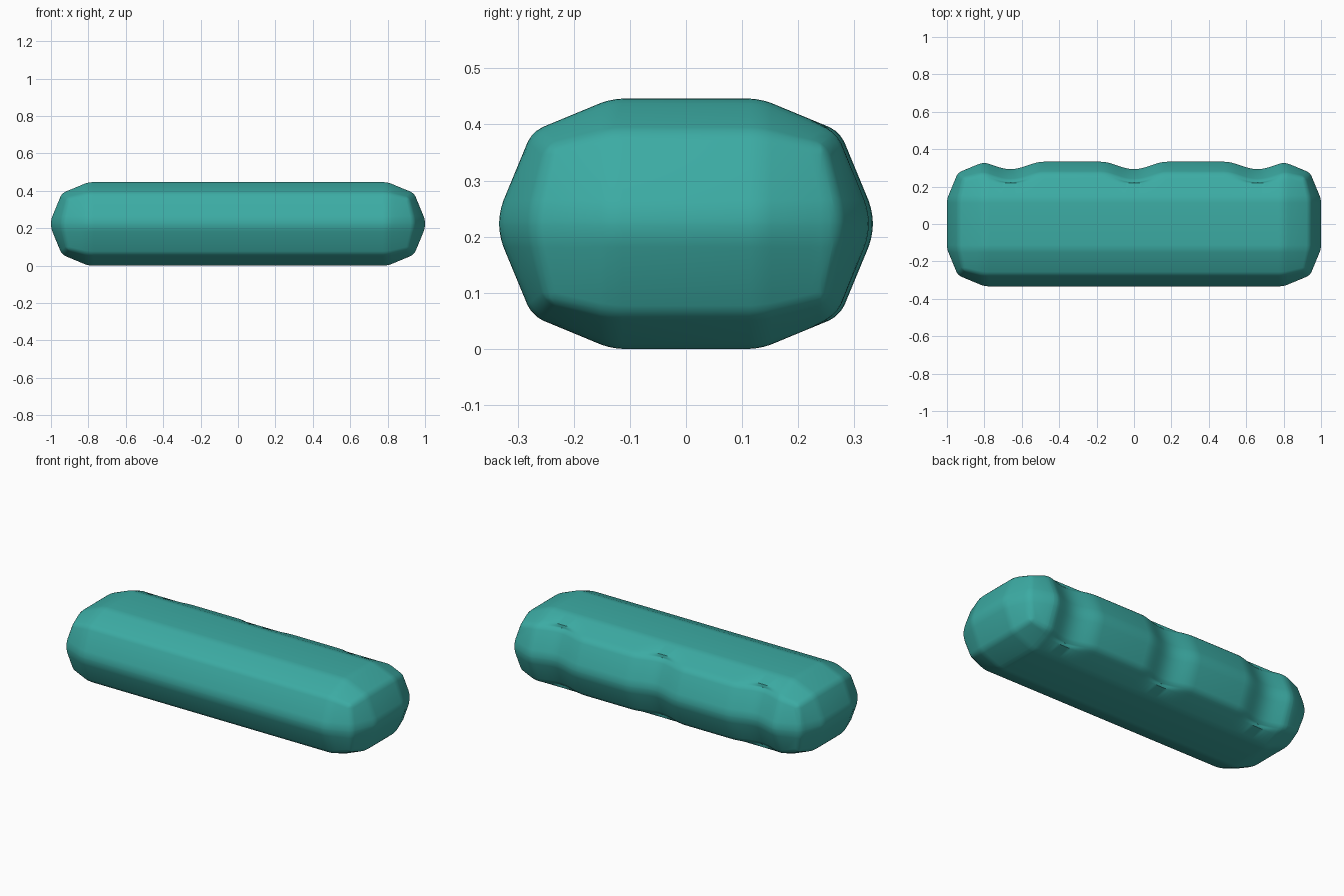
import bpy, bmesh, math
from mathutils import Vector

cube = bpy.data.objects.get("Cube")
if cube:
    bpy.data.objects.remove(cube, do_unlink=True)

SIZE = Vector((2.0, 0.666, 0.446))
ROUND = 0.2            # radius of the faceted corners
DENTS = (-0.66, 0, 0.66)
HALF_WIDTH = 0.18
DEPTH = 0.04
RIM = 0.22             # where the dents meet the top and bottom

teal = bpy.data.materials.new("teal")
teal.use_nodes = True
color = (0.045, 0.41, 0.37, 1)
teal.diffuse_color = color
teal.node_tree.nodes["Principled BSDF"].inputs["Base Color"].default_value = color


def slice_at(bm, point, normal):
    geom = bm.verts[:] + bm.edges[:] + bm.faces[:]
    bmesh.ops.bisect_plane(bm, geom=geom, plane_co=point, plane_no=normal, dist=1e-5)


# Long body: block with two-step rounded edges, then softened facets
bm = bmesh.new()
bmesh.ops.create_cube(bm, size=1)
bmesh.ops.scale(bm, vec=SIZE, verts=bm.verts)
bmesh.ops.translate(bm, vec=(0, 0, SIZE.z / 2), verts=bm.verts)
bmesh.ops.bevel(bm, geom=bm.edges[:], offset=ROUND, segments=2,
                profile=0.5, affect='EDGES')
bmesh.ops.bevel(bm, geom=bm.edges[:], offset=0.02, segments=3,
                profile=0.5, affect='EDGES', clamp_overlap=True)

# Extra cuts that carry the finger dents
for center in DENTS:
    for i in range(-8, 9):
        slice_at(bm, (center + i * HALF_WIDTH / 8, 0, 0), (1, 0, 0))
for y in (RIM, RIM + 0.02, RIM + DEPTH):
    slice_at(bm, (0, y, 0), (0, 1, 0))

# Three shallow finger dents in the back
for v in bm.verts:
    for center in DENTS:
        d = abs(v.co.x - center)
        if d < HALF_WIDTH and v.co.y > RIM:
            fall = 0.5 + 0.5 * math.cos(math.pi * d / HALF_WIDTH)
            v.co.y -= fall * min(DEPTH, (v.co.y - RIM) * 0.95)

bmesh.ops.recalc_face_normals(bm, faces=bm.faces)
mesh = bpy.data.meshes.new("body")
bm.to_mesh(mesh)
bm.free()
mesh.materials.append(teal)
body = bpy.data.objects.new("body", mesh)
bpy.context.collection.objects.link(body)

bpy.ops.object.select_all(action='DESELECT')
body.select_set(True)
bpy.context.view_layer.objects.active = body
bpy.ops.object.shade_smooth_by_angle(angle=math.radians(40))
